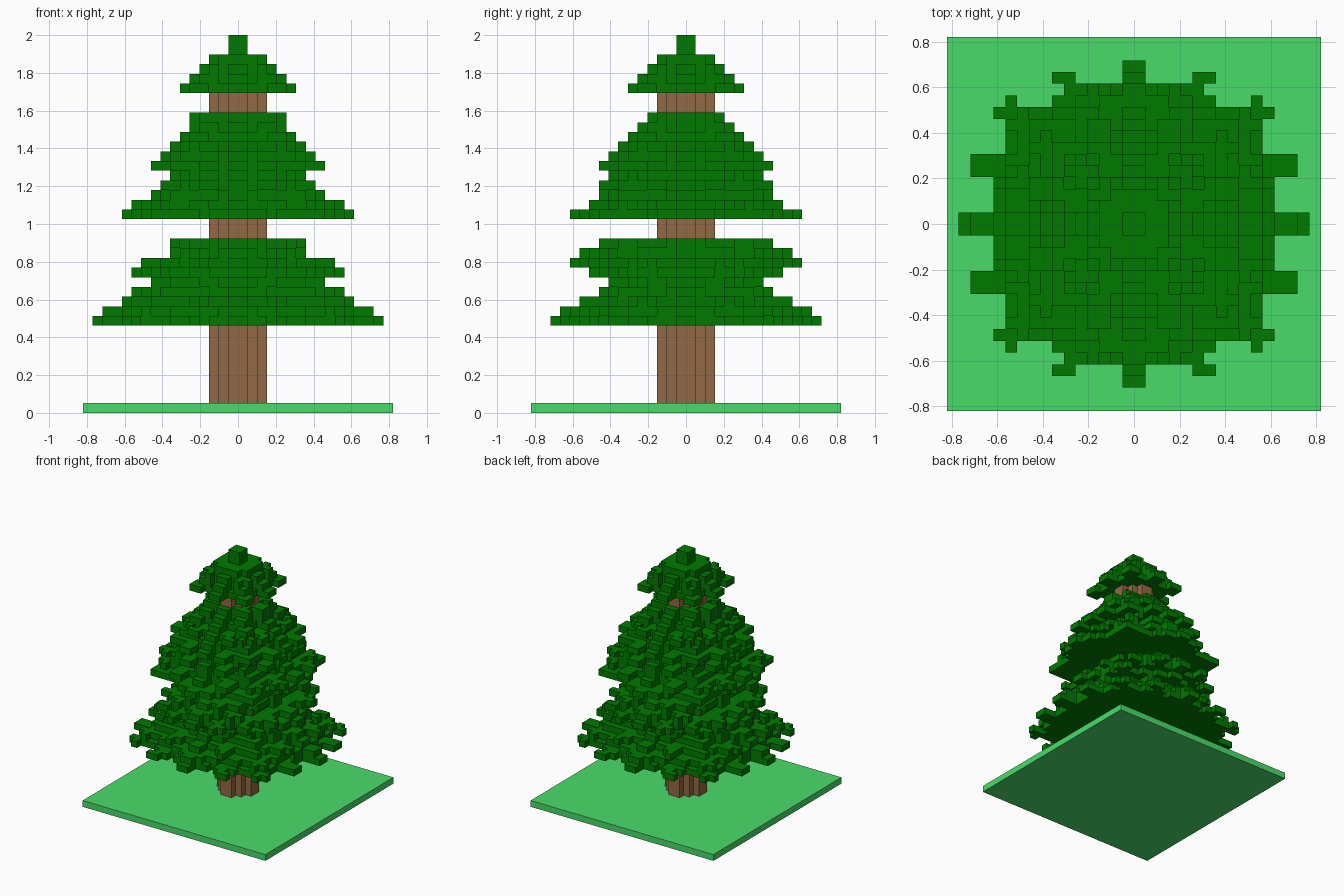
import bpy, bmesh, math
from mathutils import Vector

V = 2 / 39  # edge length of one block

cube = bpy.data.objects.get("Cube")
if cube:
    bpy.data.objects.remove(cube, do_unlink=True)


def material(name, rgb):
    m = bpy.data.materials.new(name)
    m.use_nodes = True
    m.diffuse_color = (*rgb, 1)
    m.node_tree.nodes["Principled BSDF"].inputs["Base Color"].default_value = (*rgb, 1)
    return m


leaf = material("needle green", (0, 0.195, 0))
bark = material("bark brown", (0.29, 0.14, 0.06))
grass = material("grass green", (0.068, 0.71, 0.145))

AXES = [Vector((1, 0, 0)), Vector((0, 1, 0)), Vector((0, 0, 1))]


def build_blocks(name, cells, mat):
    """Make one shell from a set of grid cells, keeping only the exposed sides."""
    bm = bmesh.new()
    for cell in cells:
        centre = Vector(cell) + Vector((0.5, 0.5, 0.5))
        for i, axis in enumerate(AXES):
            for sign in (-1, 1):
                n = axis * sign
                if tuple(int(c + d) for c, d in zip(cell, n)) in cells:
                    continue
                a, b = AXES[(i + 1) % 3] / 2, AXES[(i + 2) % 3] / 2 * sign
                mid = centre + n / 2
                bm.faces.new([bm.verts.new((mid + s * a + t * b) * V)
                              for s, t in ((-1, -1), (1, -1), (1, 1), (-1, 1))])
    bmesh.ops.remove_doubles(bm, verts=bm.verts, dist=V / 100)
    bmesh.ops.dissolve_limit(bm, angle_limit=0.01, verts=bm.verts, edges=bm.edges)
    mesh = bpy.data.meshes.new(name)
    bm.to_mesh(mesh)
    bm.free()
    mesh.materials.append(mat)
    obj = bpy.data.objects.new(name, mesh)
    bpy.context.collection.objects.link(obj)


def directions(count, phase, rx, ry):
    angles = [(k + phase) * math.tau / count for k in range(count)]
    return [Vector((rx * math.cos(a), ry * math.sin(a))) for a in angles]


def on_branch(p, tips):
    return any(p.dot(t) > 0 and abs(p.cross(t.normalized())) < 0.95 for t in tips)


def bough_layer(rx, ry, z):
    """Rounded core with two-block-wide branches, alternating between layers."""
    big = min(rx, ry) > 6
    staggered = big and z % 2 == 0
    core, power = (0.83, 2.6) if big else (0.75, 2)
    long_tips = directions(8 if staggered or not big else 16, 0, rx, ry)
    short_tips = directions(16, 0.5, rx, ry) if staggered else []
    cells = set()
    for x in range(-rx, rx):
        for y in range(-ry, ry):
            p = Vector((x + 0.5, y + 0.5))
            u, v = abs(p.x) / rx, abs(p.y) / ry
            r = math.hypot(u, v)
            if ((u ** power + v ** power) ** (1 / power) < core
                    or (r < 1 + 0.4 / rx and on_branch(p, long_tips))
                    or (r < 0.9 and on_branch(p, short_tips))):
                cells.add((x, y, z))
    return cells


# Ground slab
build_blocks("ground_slab", {(x, y, 0) for x in range(-16, 16) for y in range(-16, 16)}, grass)

# Trunk: stepped round column
ring = [(x, y) for x in range(-3, 3) for y in range(-3, 3)
        if math.hypot(x + 0.5, y + 0.5) < 2.7]
build_blocks("trunk", {(x, y, z) for x, y in ring for z in range(1, 34)}, bark)

# Boughs: first layer, then half widths along x and y going up
tiers = {
    "lower_boughs": (9, [15, 14, 12, 11, 9, 11, 10, 7, 7],
                     [14, 13, 11, 9, 8, 10, 12, 11, 9]),
    "middle_boughs": (20, [12, 11, 9, 8, 7, 9, 8, 7, 6, 5, 5],
                      [12, 10, 9, 9, 8, 9, 8, 7, 6, 5, 4]),
    "top_boughs": (33, [6, 5, 4, 3, 1, 1], [6, 5, 4, 3, 1, 1]),
}
for name, (start, xs, ys) in tiers.items():
    cells = set()
    for i, (rx, ry) in enumerate(zip(xs, ys)):
        cells |= bough_layer(rx, ry, start + i)
    build_blocks(name, cells, leaf)
